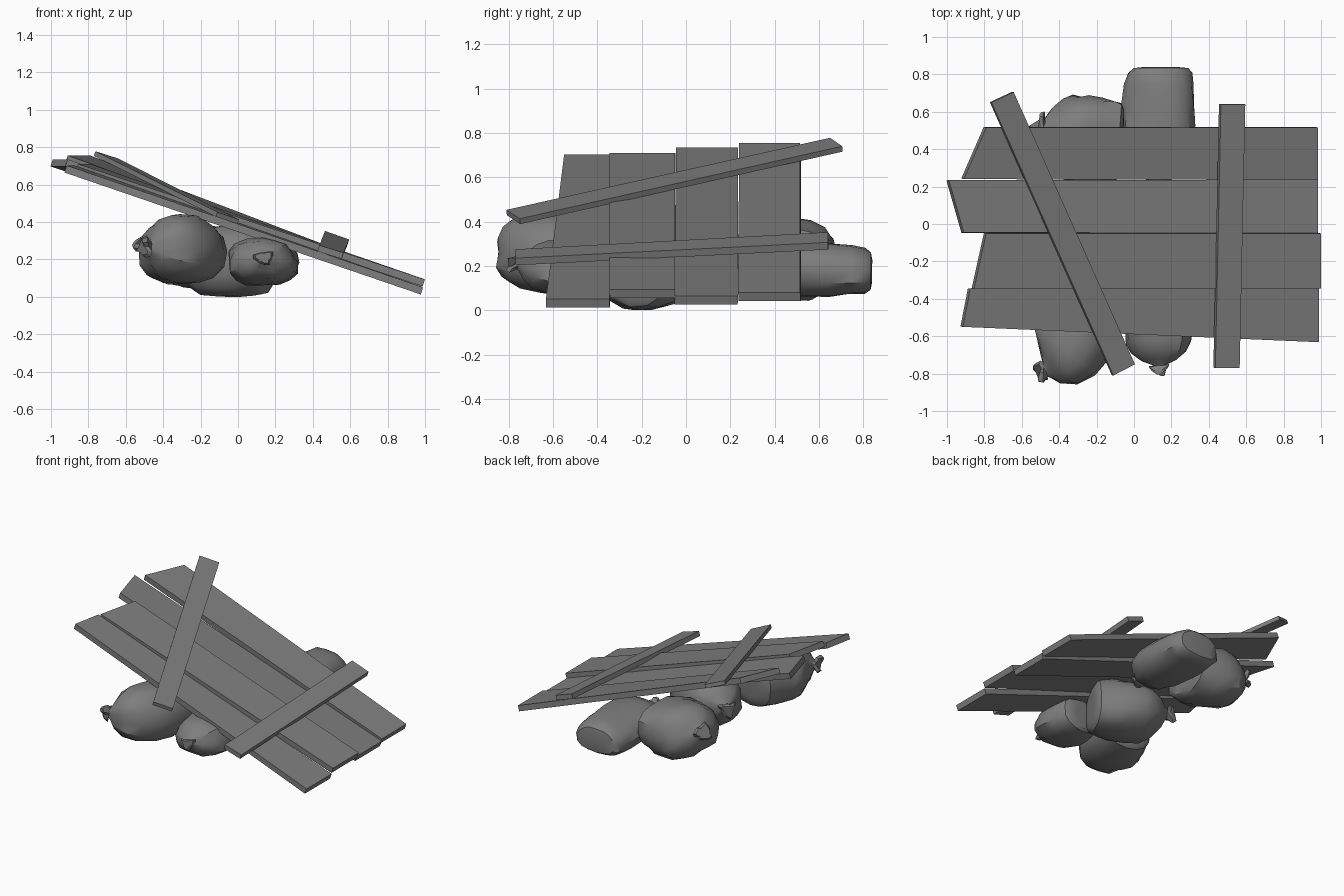
import bpy, bmesh, random
from math import sin, cos, pi, copysign
from mathutils import Vector

if "Cube" in bpy.data.objects:
    bpy.data.objects.remove(bpy.data.objects["Cube"])

GREY = bpy.data.materials.new("dark_grey")
GREY.diffuse_color = (.21, .21, .21, 1)
GREY.use_nodes = True
GREY.node_tree.nodes["Principled BSDF"].inputs["Base Color"].default_value = GREY.diffuse_color


def finish(bm, name, smooth=False):
    bmesh.ops.recalc_face_normals(bm, faces=bm.faces)
    me = bpy.data.meshes.new(name)
    bm.to_mesh(me)
    bm.free()
    me.materials.append(GREY)
    ob = bpy.data.objects.new(name, me)
    bpy.context.collection.objects.link(ob)
    if smooth:
        bpy.ops.object.select_all(action='DESELECT')
        ob.select_set(True)
        bpy.context.view_layer.objects.active = ob
        bpy.ops.object.shade_smooth_by_angle(angle=0.6)
    return ob


def board(name, corners, thick):
    """Slightly warped board: four top corners pushed down along their normal."""
    pts = [Vector(c) for c in corners]
    n = (pts[2] - pts[0]).cross(pts[3] - pts[1]).normalized()
    if n.z < 0:
        n = -n
    bm = bmesh.new()
    top = [bm.verts.new(p) for p in pts]
    bot = [bm.verts.new(p - n * thick) for p in pts]
    bm.faces.new(top)
    bm.faces.new(bot[::-1])
    for i in range(4):
        j = (i + 1) % 4
        bm.faces.new((top[i], bot[i], bot[j], top[j]))
    finish(bm, name)


# (position along sack, radius): blunt bottom, tied neck, flared tail
PROFILE = [(0, .45), (.008, .75), (.04, .90), (.12, .96), (.25, 1.02), (.42, 1.03), (.60, .97),
           (.73, .82), (.84, .52), (.90, .22), (.92, .17), (.955, .28), (1, .22)]
SIDES = 16


def sack(name, base, mid, tip, w, h, seed):
    rnd = random.Random(seed)
    ph = [rnd.uniform(0, 2 * pi) for _ in range(5)]
    b, m, e = Vector(base), Vector(mid), Vector(tip)
    bm = bmesh.new()
    rings = []
    for t, r in PROFILE:
        c = b * (1 - t) ** 2 + m * 2 * t * (1 - t) + e * t * t
        d = ((m - b) * (1 - t) + (e - m) * t).normalized()
        side = d.cross(Vector((0, 0, 1))).normalized()
        up = side.cross(d)
        ring = []
        for i in range(SIDES):
            a = 2 * pi * i / SIDES
            lump = (1 + .04 * sin(2 * a + ph[0] + 3 * t) + .04 * sin(3 * a + ph[1] - 5 * t)
                    + rnd.uniform(-.04, .04))
            if t > .6:      # gathered folds near the tie
                lump += .12 * (t - .55) * 2 * sin(6 * a + ph[2])
            if t > .93:
                lump += .2 * sin(3 * a + ph[3])
            ca, sa = cos(a), sin(a)
            p = c + side * w * r * lump * copysign(abs(ca) ** .85, ca) \
                  + up * h * r * lump * copysign(abs(sa) ** .85, sa)
            if t > .93:
                p += d * .02 * sin(2 * a + ph[4])
            p.z = max(p.z, 0)
            ring.append(bm.verts.new(p))
        rings.append(ring)
    for r0, r1 in zip(rings, rings[1:]):
        for i in range(SIDES):
            j = (i + 1) % SIDES
            bm.faces.new((r0[i], r0[j], r1[j], r1[i]))
    bm.faces.new(rings[0])
    bm.faces.new(rings[-1])
    finish(bm, name, True)


# Deck planks, front to back
board("plank_1", [(-.915, -.55, .702), (.99, -.632, .05), (.99, -.345, .05), (-.875, -.345, .702)], .04)
board("plank_2", [(-.855, -.345, .71), (1.0, -.345, .093), (1.0, -.05, .093), (-.79, -.05, .71)], .04)
board("plank_3", [(-.91, -.045, .735), (.985, -.05, .063), (.985, .235, .063), (-.99, .235, .735)], .04)
board("plank_4", [(-.91, .24, .755), (.985, .235, .08), (.985, .515, .08), (-.79, .515, .755)], .04)

# Battens laid across the planks
board("batten_left", [(-.762, .65, .778), (-.11, -.81, .453), (.005, -.75, .413), (-.643, .705, .74)], .026)
board("batten_right", [(.465, .64, .352), (.435, -.77, .275), (.565, -.77, .235), (.595, .64, .306)], .034)

# Tied sacks underneath
sack("sack_front_left", (-.25, -.34, .24), (-.29, -.73, .25), (-.51, -.80, .27), .20, .185, 1)
sack("sack_front_right", (.12, -.36, .18), (.13, -.60, .18), (.14, -.79, .21), .175, .125, 2)
sack("sack_back_right", (.14, .84, .175), (.14, .45, .18), (.12, .16, .2), .185, .118, 3)
sack("sack_back_left", (-.06, .43, .22), (-.36, .45, .22), (-.52, .54, .30), .225, .18, 4)
sack("sack_middle", (.15, -.26, .18), (-.11, -.15, .18), (-.34, -.01, .2), .195, .178, 5)
